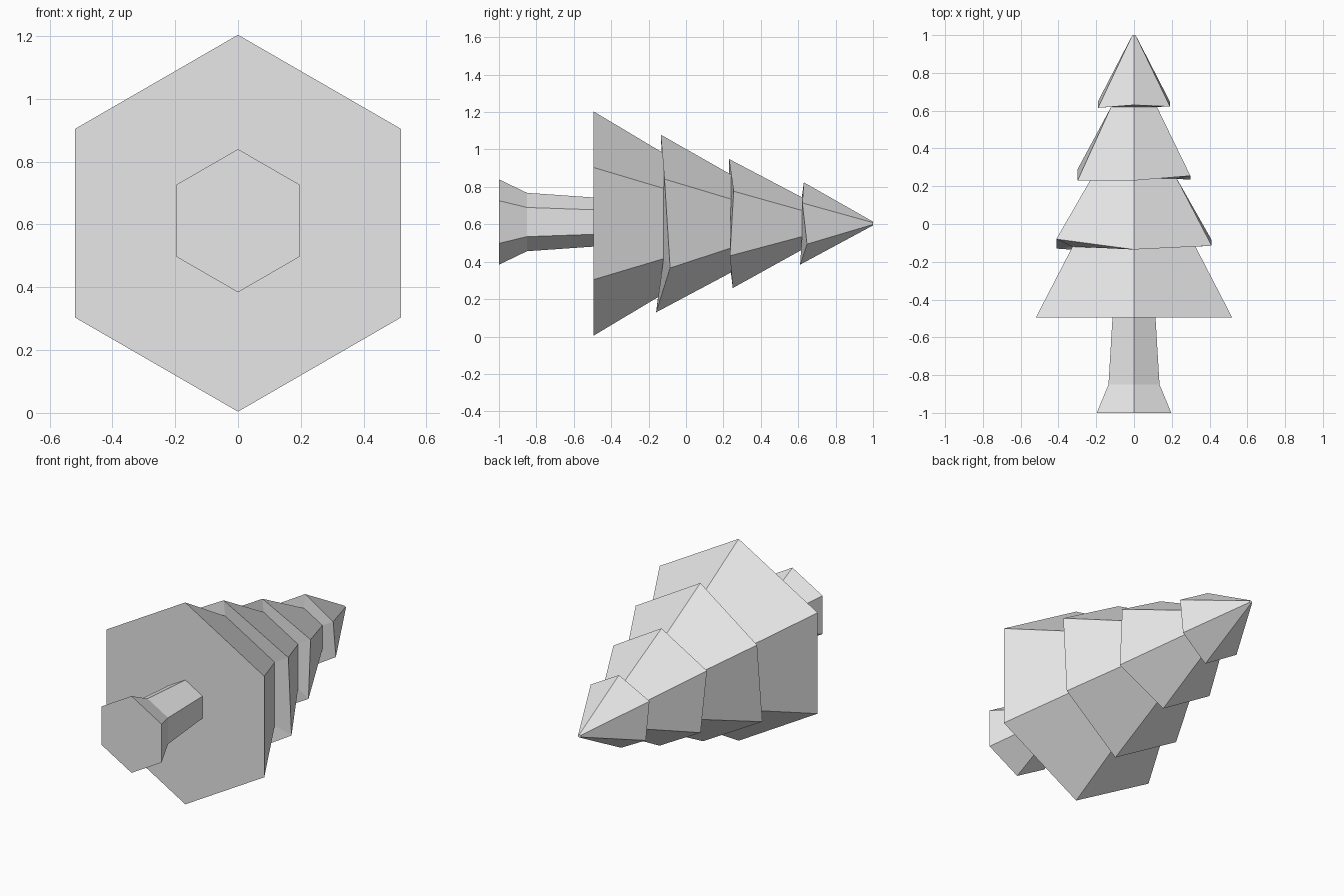
import bpy
import bmesh
from math import sin, cos, pi

SIDES = 6
AXIS_Z = 0.604

cube = bpy.data.objects.get("Cube")
if cube:
    bpy.data.objects.remove(cube, do_unlink=True)

grey = bpy.data.materials.new("plain_grey")
grey.diffuse_color = (0.8, 0.8, 0.8, 1)
grey.use_nodes = True
grey.node_tree.nodes["Principled BSDF"].inputs["Base Color"].default_value = (0.8, 0.8, 0.8, 1)


def loft(name, rings, axis_z):
    """Skin hexagonal rings along y; each ring is (radius, y or six y values)."""
    bm = bmesh.new()
    loops = []
    for radius, ys in rings:
        if not isinstance(ys, tuple):
            ys = (ys,) * SIDES
        loops.append([bm.verts.new((radius * sin(2 * pi * i / SIDES), y,
                                    axis_z + radius * cos(2 * pi * i / SIDES)))
                      for i, y in enumerate(ys)])
    for a, b in zip(loops, loops[1:]):
        for i in range(SIDES):
            j = (i + 1) % SIDES
            bm.faces.new((a[i], a[j], b[j], b[i]))
    bm.faces.new(loops[0])
    bm.faces.new(loops[-1])
    bmesh.ops.recalc_face_normals(bm, faces=bm.faces)
    mesh = bpy.data.meshes.new(name)
    bm.to_mesh(mesh)
    bm.free()
    mesh.materials.append(grey)
    obj = bpy.data.objects.new(name, mesh)
    bpy.context.collection.objects.link(obj)
    return obj


# Four stacked tiers with uneven rims, from the wide skirt to the tip
loft("foliage", [
    (0.60, -0.495),
    (0.376, -0.12),
    (0.475, (-0.135, -0.115, -0.085, -0.16, -0.13, -0.08)),
    (0.262, 0.24),
    (0.345, (0.23, 0.255, 0.235, 0.25, 0.29, 0.23)),
    (0.14, 0.62),
    (0.22, (0.63, 0.622, 0.647, 0.61, 0.65, 0.615)),
    (0.01, 1.0),
], AXIS_Z)

# Trunk with a flared foot
loft("trunk", [(0.228, -1.0), (0.156, -0.85), (0.131, -0.49)], AXIS_Z + 0.008)
